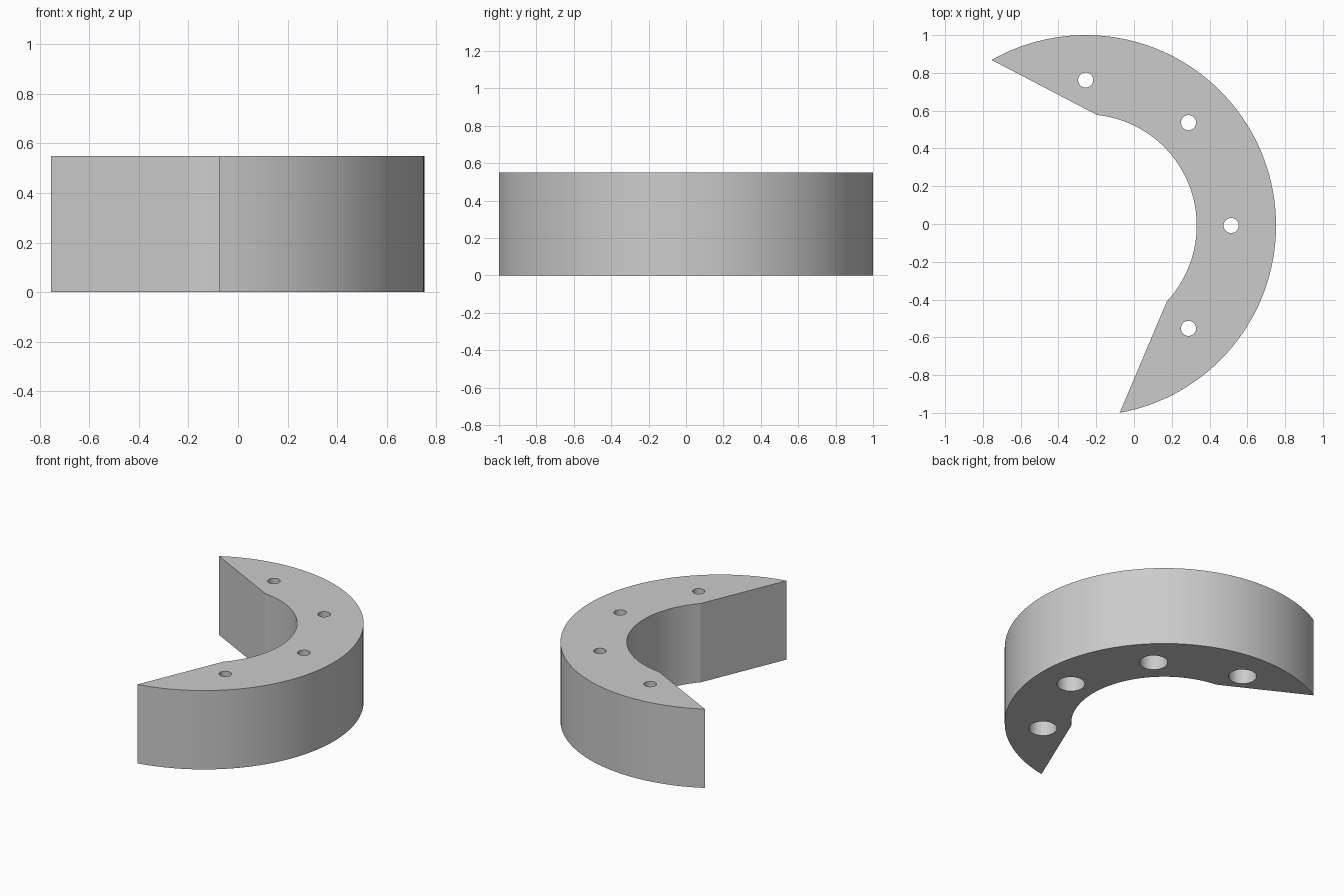
import bpy
import bmesh
from math import cos, sin, radians
from mathutils import Vector

if "Cube" in bpy.data.objects:
    bpy.data.objects.remove(bpy.data.objects["Cube"], do_unlink=True)

CENTRE = Vector((-0.256, -0.008, 0))
HEIGHT = 0.55
OUTER_R, INNER_R, HOLE_RING_R = 1.008, 0.588, 0.77
BORE_R, COUNTERBORE_R, COUNTERBORE_DEPTH = 0.04, 0.089, 0.28


def arc(radius, start, end, steps):
    """Points along an arc about the ring centre, angles in degrees."""
    angles = [radians(start + (end - start) * i / steps) for i in range(steps + 1)]
    return [CENTRE + Vector((radius * cos(a), radius * sin(a), 0)) for a in angles]


def finish(bm, name):
    bmesh.ops.recalc_face_normals(bm, faces=bm.faces)
    mesh = bpy.data.meshes.new(name)
    bm.to_mesh(mesh)
    bm.free()
    obj = bpy.data.objects.new(name, mesh)
    bpy.context.collection.objects.link(obj)
    return obj


# Crescent body: outer arc, inner arc and two slanted ends, extruded upward
bm = bmesh.new()
outline = arc(OUTER_R, -79.7, 119.6, 80) + arc(INNER_R, 84, -43, 50)
base = bm.faces.new([bm.verts.new(p) for p in outline])
top = bmesh.ops.extrude_face_region(bm, geom=[base])
bmesh.ops.translate(bm, vec=(0, 0, HEIGHT),
                    verts=[v for v in top["geom"] if isinstance(v, bmesh.types.BMVert)])
body = finish(bm, "crescent_block")

# Stepped bolt-hole cutters, wide at the underside
bm = bmesh.new()
profile = [(0, -0.1), (COUNTERBORE_R, -0.1), (COUNTERBORE_R, COUNTERBORE_DEPTH),
           (BORE_R, COUNTERBORE_DEPTH), (BORE_R, HEIGHT + 0.1), (0, HEIGHT + 0.1)]
for hole in arc(HOLE_RING_R, -45, 90, 3):
    verts = [bm.verts.new(hole + Vector((r, 0, z))) for r, z in profile]
    edges = [bm.edges.new(pair) for pair in zip(verts, verts[1:])]
    bmesh.ops.spin(bm, geom=verts + edges, cent=hole, axis=(0, 0, 1),
                   angle=radians(360), steps=32)
bmesh.ops.remove_doubles(bm, verts=bm.verts, dist=0.0005)
cutter = finish(bm, "bolt_hole_cutter")
cutter.hide_render = True

# Cut the holes, then discard the cutter
cut = body.modifiers.new("bolt_holes", "BOOLEAN")
cut.operation = "DIFFERENCE"
cut.solver = "EXACT"
cut.object = cutter
for obj in bpy.context.selected_objects:
    obj.select_set(False)
body.select_set(True)
bpy.context.view_layer.objects.active = body
bpy.ops.object.modifier_apply(modifier=cut.name)
bpy.data.objects.remove(cutter, do_unlink=True)

# Plain grey finish, smooth curves with crisp edges
grey = bpy.data.materials.new("plain_grey")
grey.use_nodes = True
colour = (0.6, 0.6, 0.6, 1)
grey.diffuse_color = colour
grey.node_tree.nodes["Principled BSDF"].inputs["Base Color"].default_value = colour
body.data.materials.clear()
body.data.materials.append(grey)
bpy.ops.object.shade_smooth_by_angle(angle=radians(15))
